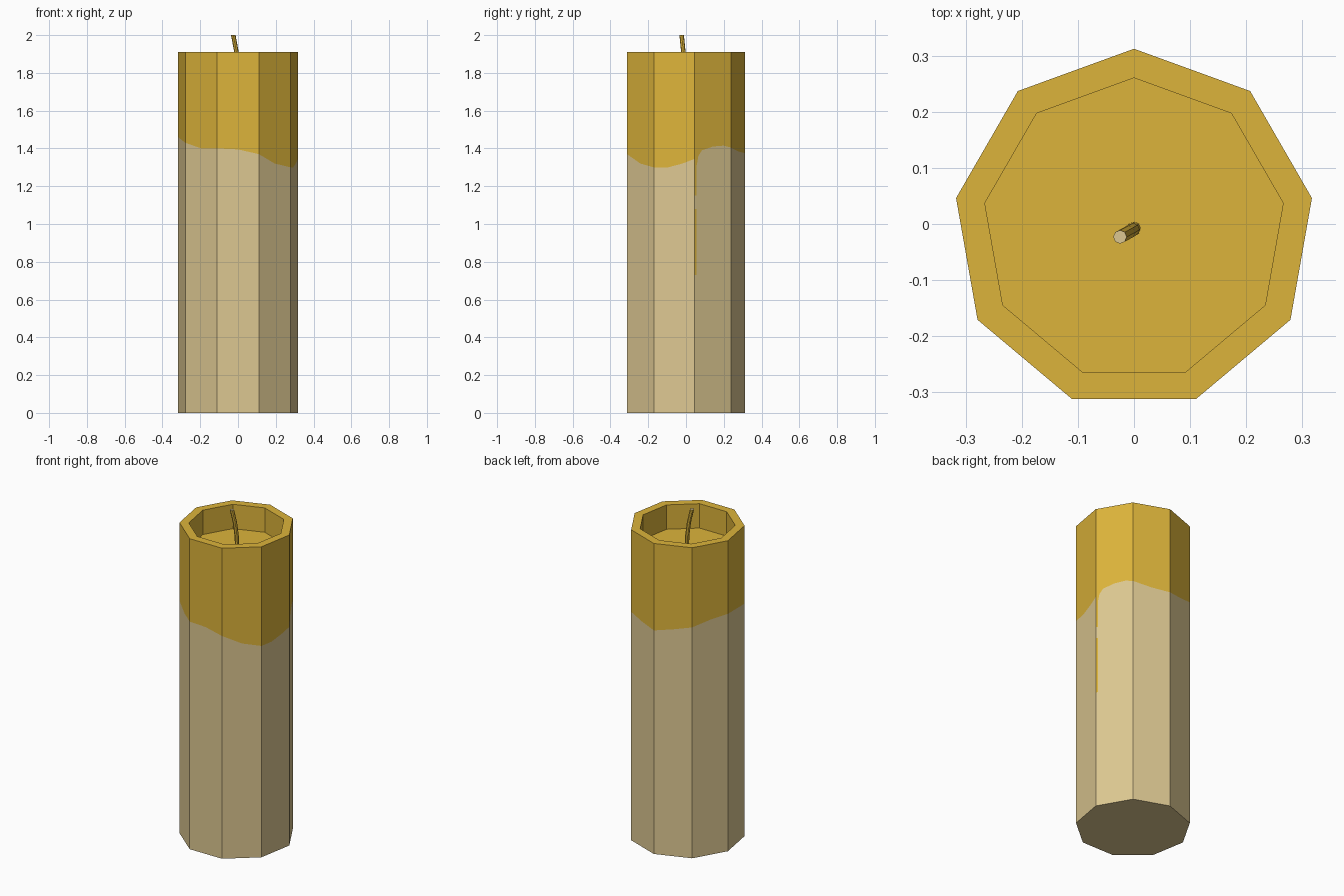
import bpy, bmesh, math
from mathutils import Vector

if "Cube" in bpy.data.objects:
    bpy.data.objects.remove(bpy.data.objects["Cube"])

CY = -0.0097           # nine-sided outline is shifted so its bounds are centred
R_OUT, R_IN = 0.322, 0.27
TOP, FLOOR = 1.91, 1.76


def material(name, rgb):
    m = bpy.data.materials.new(name)
    m.diffuse_color = (*rgb, 1)
    m.use_nodes = True
    m.node_tree.nodes["Principled BSDF"].inputs["Base Color"].default_value = m.diffuse_color
    return m


TAN = material("pale wax", (0.72, 0.575, 0.285))
GOLD = material("golden wax", (0.72, 0.455, 0.043))


def make_object(name, bm):
    bmesh.ops.remove_doubles(bm, verts=bm.verts, dist=1e-5)
    mesh = bpy.data.meshes.new(name)
    bm.to_mesh(mesh)
    bm.free()
    mesh.materials.append(TAN)
    mesh.materials.append(GOLD)
    ob = bpy.data.objects.new(name, mesh)
    bpy.context.collection.objects.link(ob)
    return ob


def outline(t, r, z):
    """Point on the nine-sided outline; t counts sides from the 10 degree corner."""
    i = math.floor(t)
    a, b = (math.radians(10 + 40 * k) for k in (i, i + 1))
    p = Vector((r * math.cos(a), r * math.sin(a) + CY, z))
    q = Vector((r * math.cos(b), r * math.sin(b) + CY, z))
    return p.lerp(q, t - i)


def face(bm, pts, mat):
    f = bm.faces.new([bm.verts.new(p) for p in pts])
    f.material_index = mat


def wall(bm, t0, t1, lo, hi, mat):
    """Outer wall piece; lo and hi are heights at its two ends."""
    face(bm, [outline(t0, R_OUT, lo[0]), outline(t1, R_OUT, lo[1]),
              outline(t1, R_OUT, hi[1]), outline(t0, R_OUT, hi[0])], mat)


# candle body: wavy line between pale and golden wax (side position, height)
wave = [(0.055, 1.31), (0.1, 1.36), (0.2, 1.39), (0.5, 1.41), (0.8, 1.415),
        (1, 1.405), (1.5, 1.385), (2, 1.375), (2.5, 1.395), (3, 1.42),
        (3.5, 1.445), (4, 1.46), (4.5, 1.445), (5, 1.43), (5.5, 1.40),
        (6, 1.40), (6.5, 1.395), (7, 1.37), (7.5, 1.32), (8, 1.30),
        (8.35, 1.30), (8.7, 1.32), (9, 1.345)]
bm = bmesh.new()
for (t0, z0), (t1, z1) in zip(wave, wave[1:]):
    wall(bm, t0, t1, (0, 0), (z0, z1), 0)
    wall(bm, t0, t1, (z0, z1), (TOP, TOP), 1)

# narrow wax drip beside one corner
drip = [0, 0.73, 1.08, 1.15, TOP]
for k in range(4):
    wall(bm, 0, 0.055, (drip[k],) * 2, (drip[k + 1],) * 2, k % 2)

# underside, rim, well wall and well floor
face(bm, [outline(k, R_OUT, 0) for k in range(8, -1, -1)], 0)
face(bm, [outline(k, R_IN, FLOOR) for k in range(9)], 1)
for k in range(9):
    a, b = outline(k, R_IN, TOP), outline(k + 1, R_IN, TOP)
    face(bm, [outline(k, R_OUT, TOP), outline(k + 1, R_OUT, TOP), b, a], 1)
    face(bm, [a, b, outline(k + 1, R_IN, FLOOR), outline(k, R_IN, FLOOR)], 1)
make_object("candle_body", bm)

# bent wick with a pale tip
path = [(0, -0.008, FLOOR), (-0.002, -0.010, 1.84),
        (-0.010, -0.015, 1.92), (-0.025, -0.023, 2.0)]
SIDES, RW = 8, 0.012
bm = bmesh.new()
rings = [[Vector(p) + Vector((RW * math.cos(math.tau * s / SIDES),
                              RW * math.sin(math.tau * s / SIDES), 0))
          for s in range(SIDES)] for p in path]
for lo, hi in zip(rings, rings[1:]):
    for s in range(SIDES):
        n = (s + 1) % SIDES
        face(bm, [lo[s], lo[n], hi[n], hi[s]], 1)
face(bm, rings[-1], 0)
make_object("wick", bm)
